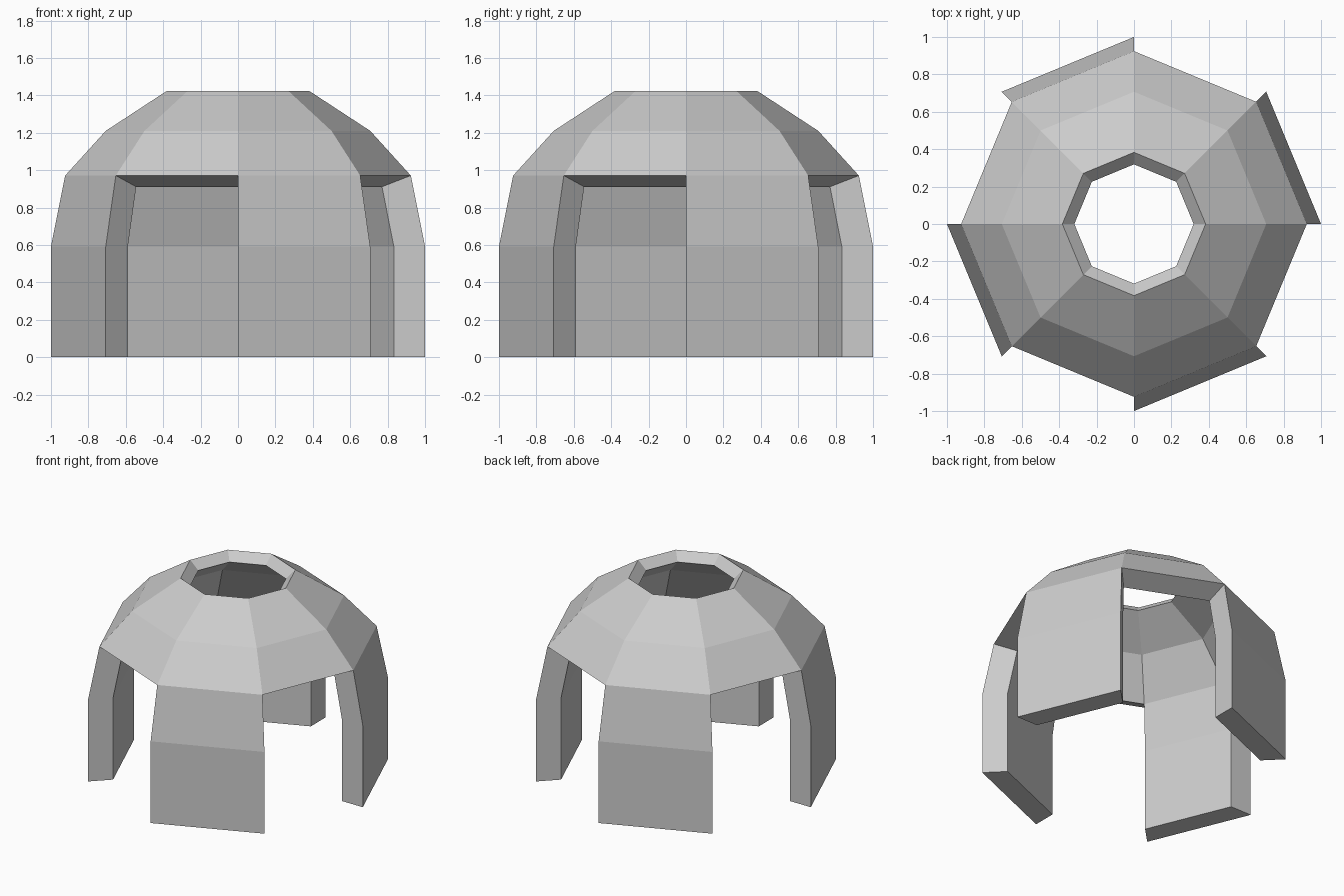
import bpy, bmesh
from math import cos, sin, pi

if "Cube" in bpy.data.objects:
    bpy.data.objects.remove(bpy.data.objects["Cube"])

SIDES = 8
# (radius, height) profiles of the outer and inner skin, bottom to top
OUTER = [(1.0, 0), (1.0, 0.592), (0.924, 0.971), (0.707, 1.21), (0.383, 1.422)]
INNER = [(0.833, 0), (0.833, 0.592), (0.77, 0.911), (0.589, 1.181), (0.319, 1.362)]
WALL_ROWS = 2  # rows below the dome, where every second bay is a doorway

bm = bmesh.new()


def rings(profile):
    return [[bm.verts.new((r * cos(2 * pi * i / SIDES), r * sin(2 * pi * i / SIDES), z))
             for i in range(SIDES)] for r, z in profile]


out, inn = rings(OUTER), rings(INNER)


def solid(row, bay):
    return 0 <= row < len(OUTER) - 1 and (row >= WALL_ROWS or bay % SIDES % 2 == 0)


def thickness(a, b):
    # closes the shell between both skins along one open edge
    (r1, i1), (r2, i2) = a, b
    bm.faces.new((out[r1][i1], out[r2][i2], inn[r2][i2], inn[r1][i1]))


for row in range(len(OUTER) - 1):
    for bay in range(SIDES):
        if not solid(row, bay):
            continue
        n = (bay + 1) % SIDES
        # outer and inner skin
        corners = [(row, bay), (row, n), (row + 1, n), (row + 1, bay)]
        bm.faces.new([out[r][i] for r, i in corners])
        bm.faces.new([inn[r][i] for r, i in reversed(corners)])
        # feet, lintels, top rim and door jambs
        neighbours = [(row - 1, bay), (row, bay + 1), (row + 1, bay), (row, bay - 1)]
        for k, cell in enumerate(neighbours):
            if not solid(*cell):
                thickness(corners[(k + 1) % 4], corners[k])

bmesh.ops.recalc_face_normals(bm, faces=bm.faces)
mesh = bpy.data.meshes.new("dome_shelter")
bm.to_mesh(mesh)
bm.free()
bpy.context.collection.objects.link(bpy.data.objects.new("dome_shelter", mesh))
